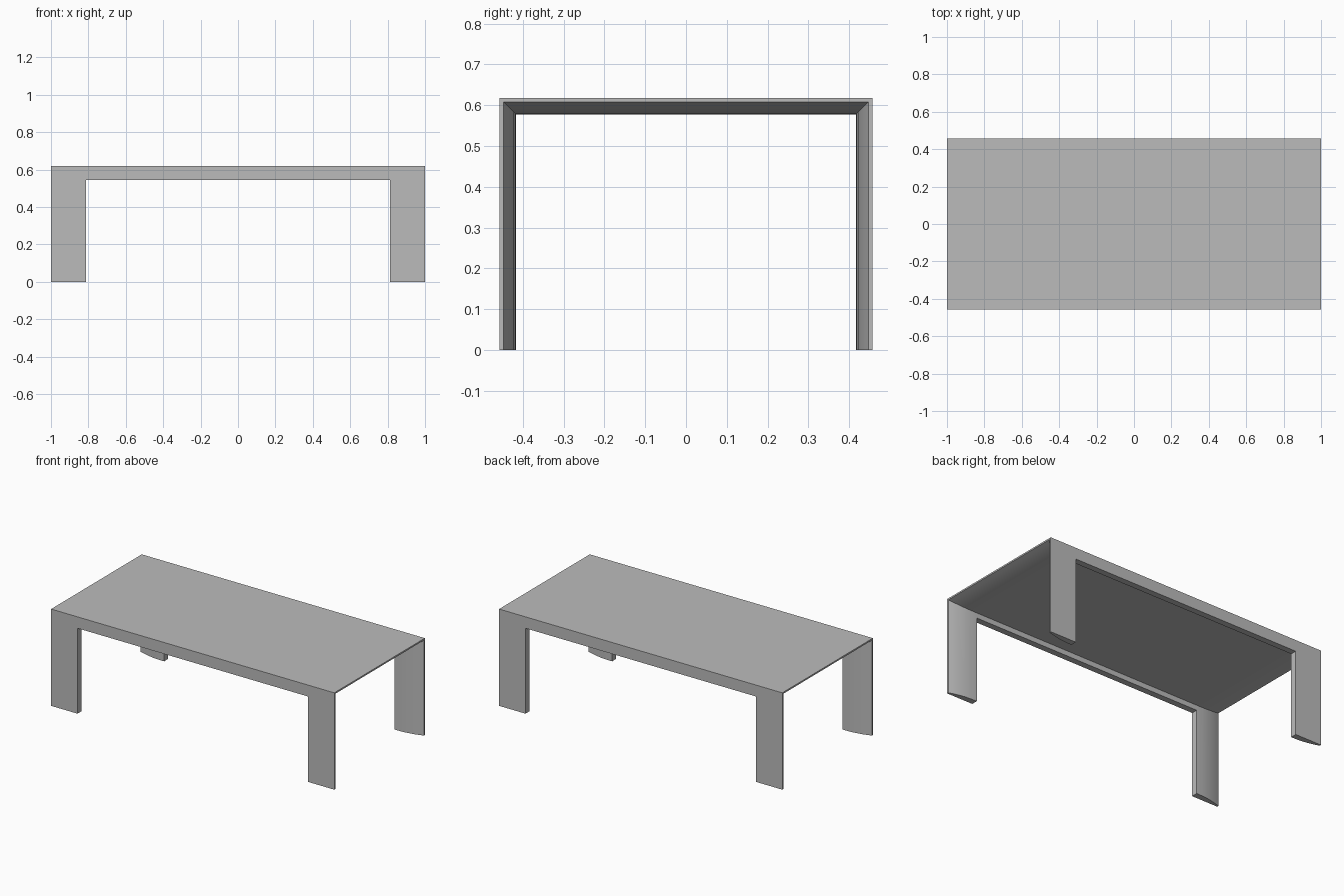
import bpy
import bmesh

cube = bpy.data.objects.get("Cube")
if cube:
    bpy.data.objects.remove(cube, do_unlink=True)

HALF_Y, HEIGHT = 0.457, 0.618
LEG_X, APRON_Z = 0.815, 0.545

grey = bpy.data.materials.new("plain grey")
grey.use_nodes = True
colour = (0.5, 0.5, 0.5, 1)
grey.diffuse_color = colour
grey.node_tree.nodes["Principled BSDF"].inputs["Base Color"].default_value = colour

# Shell thickness at each distance from the middle, thinning toward the open ends
taper = [(1, 0.01), (0.975, 0.0185), (0.94, 0.0275), (0.9, 0.035), (0.86, 0.039), (LEG_X, 0.04)]
stations = [(-x, t) for x, t in taper] + taper[::-1]


def section(bm, x, t):
    """Upside-down U outline of the table at one station."""
    y, z = HALF_Y, HEIGHT
    outline = [(-y, 0), (-y, z), (y, z), (y, 0),
               (y - t, 0), (y - t, z - t), (t - y, z - t), (t - y, 0)]
    return [bm.verts.new((x, *p)) for p in outline]


def cap(bm, ring):
    """Close an end as three mitred strips."""
    for i in range(3):
        bm.faces.new((ring[i], ring[i + 1], ring[6 - i], ring[7 - i]))


# Table body, lofted from end to end
bm = bmesh.new()
rings = [section(bm, x, t) for x, t in stations]
for a, b in zip(rings, rings[1:]):
    for i in range(8):
        j = (i + 1) % 8
        bm.faces.new((a[i], a[j], b[j], b[i]))
cap(bm, rings[0])
cap(bm, rings[-1])
bmesh.ops.recalc_face_normals(bm, faces=bm.faces)
mesh = bpy.data.meshes.new("table")
bm.to_mesh(mesh)
bm.free()
mesh.materials.append(grey)
table = bpy.data.objects.new("table", mesh)
bpy.context.collection.objects.link(table)

# Opening between the legs, below the apron
bpy.ops.mesh.primitive_cube_add(size=1, location=(0, 0, APRON_Z / 2 - 0.1))
cutter = bpy.context.object
cutter.name = "leg_opening_cutter"
cutter.scale = (2 * LEG_X - 0.002, 2, APRON_Z + 0.2)
cutter.hide_render = True
cutter.data.materials.append(grey)

bpy.ops.object.select_all(action='DESELECT')
table.select_set(True)
bpy.context.view_layer.objects.active = table
cut = table.modifiers.new("leg opening", 'BOOLEAN')
cut.operation = 'DIFFERENCE'
cut.solver = 'EXACT'
cut.object = cutter
bpy.ops.object.modifier_apply(modifier=cut.name)
bpy.data.objects.remove(cutter, do_unlink=True)

# Soft inner curve with crisp edges
bpy.ops.object.shade_smooth_by_angle(angle=0.5)
